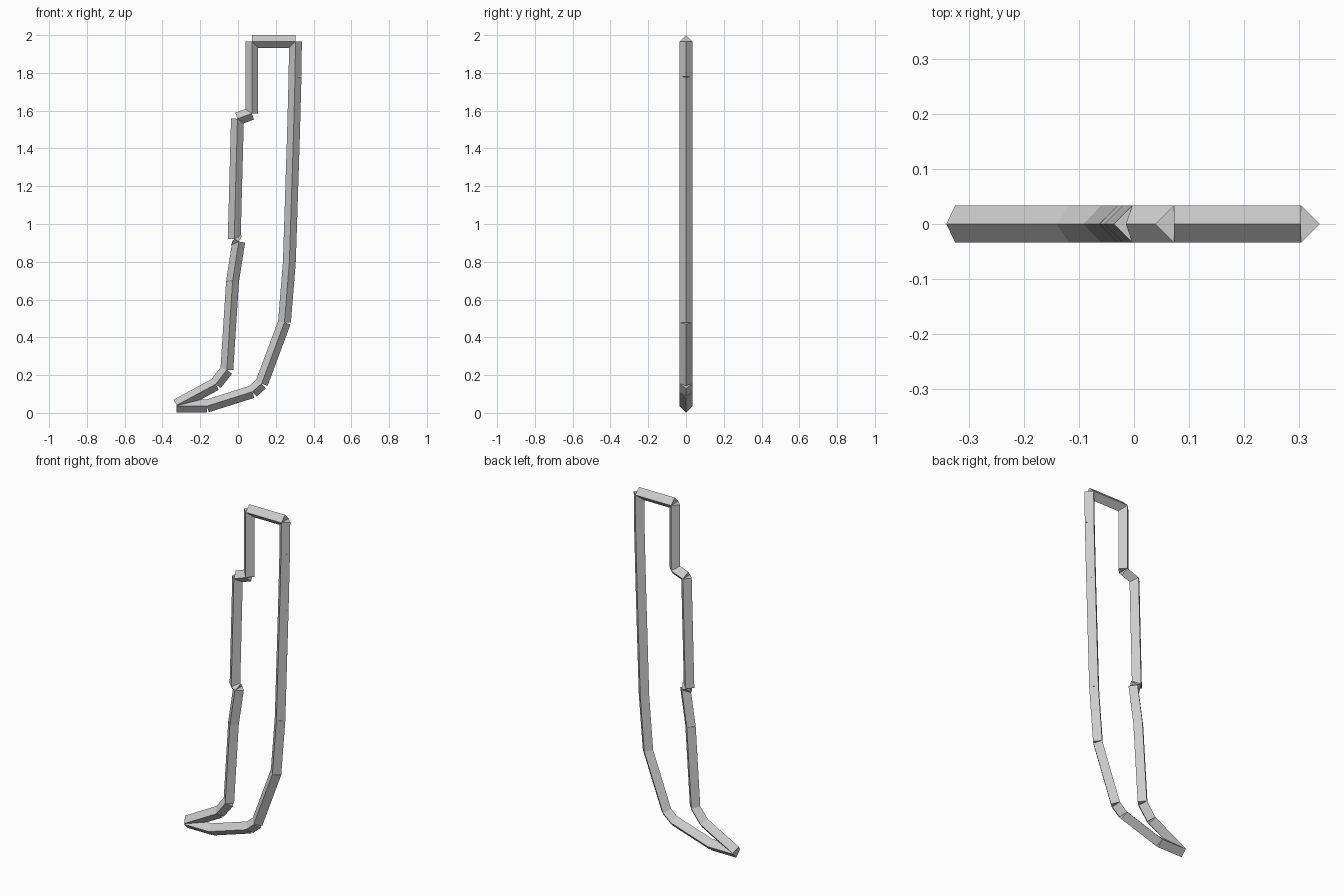
import bpy
import bmesh
from mathutils import Matrix, Vector

cube = bpy.data.objects.get("Cube")
if cube:
    bpy.data.objects.remove(cube, do_unlink=True)

RADIUS = 0.034

# One flat grey for the whole frame
grey = bpy.data.materials.new("plain grey")
grey.use_nodes = True
grey.diffuse_color = (0.6, 0.6, 0.6, 1)
grey.node_tree.nodes["Principled BSDF"].inputs["Base Color"].default_value = (0.6, 0.6, 0.6, 1)


def add_bar(bm, start, end):
    """Four-sided capped bar with its edges facing front and back."""
    a = Vector((start[0], 0, start[1]))
    b = Vector((end[0], 0, end[1]))
    along = (b - a).normalized()
    side = Vector((0, 1, 0))
    across = along.cross(side)
    turn = Matrix((side, across, along)).transposed().to_4x4()
    bmesh.ops.create_cone(bm, cap_ends=True, segments=4, radius1=RADIUS, radius2=RADIUS,
                          depth=(b - a).length,
                          matrix=Matrix.Translation((a + b) / 2) @ turn)


def bar_chain(name, points):
    bm = bmesh.new()
    for start, end in zip(points, points[1:]):
        add_bar(bm, start, end)
    bmesh.ops.recalc_face_normals(bm, faces=bm.faces)
    mesh = bpy.data.meshes.new(name)
    bm.to_mesh(mesh)
    bm.free()
    mesh.materials.append(grey)
    bpy.context.collection.objects.link(bpy.data.objects.new(name, mesh))


# Corners of the outline as (x, z)
top_inner, top_outer = (0.073, 1.966), (0.304, 1.966)
tip = (-0.325, 0.04)

bar_chain("top_bar", [top_inner, top_outer])

# Stepped side running down to the pointed tip
bar_chain("stepped_side", [top_inner, (0.073, 1.585), (-0.003, 1.557), (-0.02, 0.92),
                           (0.004, 0.907), (-0.029, 0.696), (-0.059, 0.228),
                           (-0.118, 0.152), tip])

# Curved side bending round into the bottom
bar_chain("curved_side", [top_outer, (0.302, 1.78), (0.293, 1.45), (0.272, 0.8),
                          (0.246, 0.48), (0.125, 0.155), (0.076, 0.112)])

# Base running back to the tip
bar_chain("base", [(0.076, 0.112), (-0.165, 0.036), (-0.325, 0.036)])
